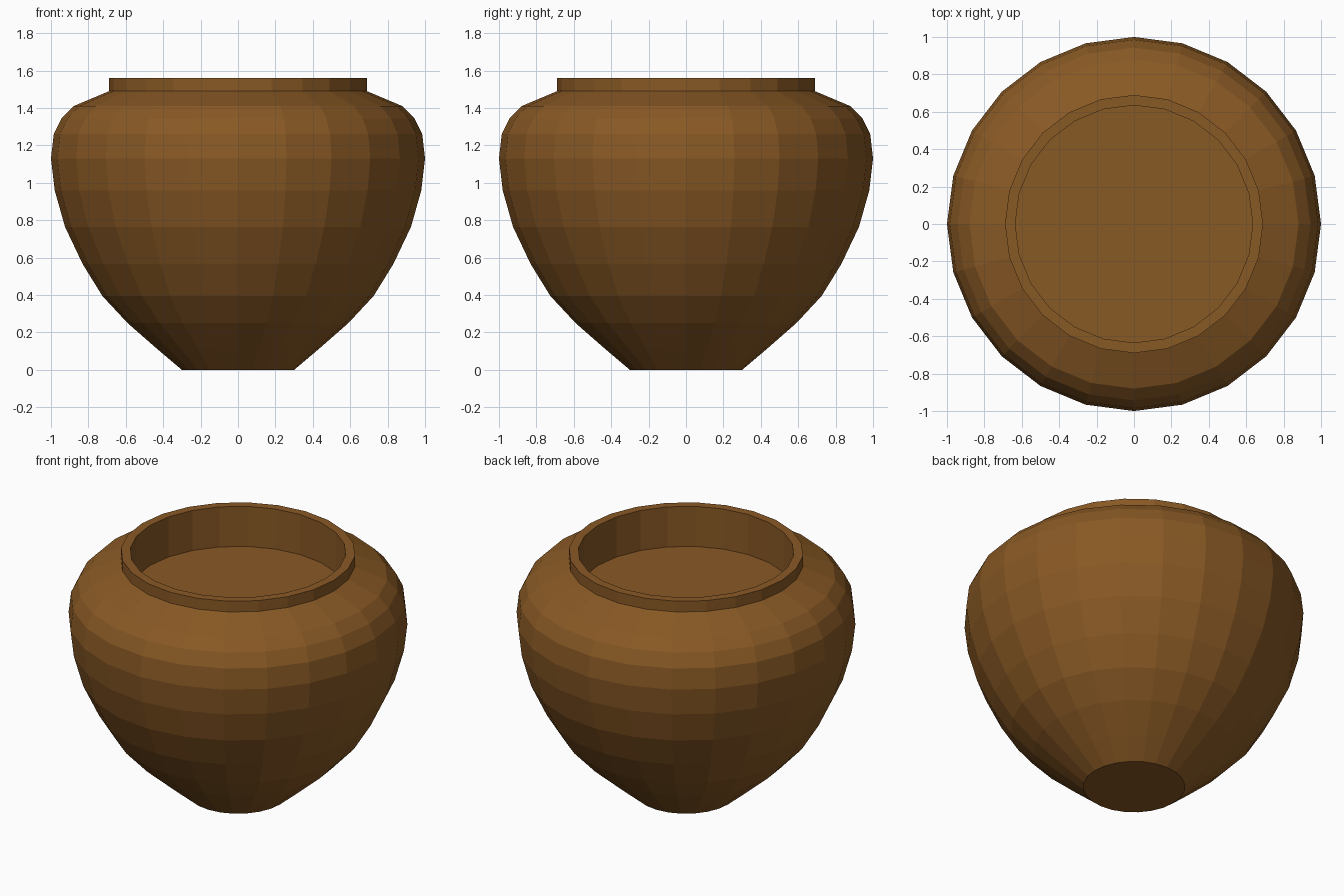
import bpy, bmesh
from math import cos, sin, pi

if "Cube" in bpy.data.objects:
    bpy.data.objects.remove(bpy.data.objects["Cube"])

SIDES = 24

# Profile (radius, height): foot, belly, shoulder, rim, inner wall, inside floor
PROFILE = [
    (0.30, 0.0), (0.43, 0.11), (0.59, 0.25), (0.725, 0.395), (0.83, 0.565),
    (0.925, 0.765), (0.98, 0.96), (1.0, 1.13), (0.985, 1.26), (0.943, 1.345),
    (0.88, 1.41), (0.69, 1.49), (0.69, 1.56), (0.635, 1.56), (0.635, 1.30),
]

# Pot: stack one ring of vertices per profile point and bridge them
bm = bmesh.new()
rings = [[bm.verts.new((r * cos(2 * pi * i / SIDES), r * sin(2 * pi * i / SIDES), z))
          for i in range(SIDES)] for r, z in PROFILE]
for low, high in zip(rings, rings[1:]):
    for i in range(SIDES):
        j = (i + 1) % SIDES
        bm.faces.new((low[i], low[j], high[j], high[i]))

# Flat base and inside floor
bm.faces.new(rings[0][::-1])
bm.faces.new(rings[-1])

mesh = bpy.data.meshes.new("pot")
bm.to_mesh(mesh)
bm.free()
pot = bpy.data.objects.new("pot", mesh)
bpy.context.collection.objects.link(pot)

# Brown clay
clay = bpy.data.materials.new("brown_clay")
clay.diffuse_color = (0.25, 0.10, 0.018, 1.0)
clay.use_nodes = True
clay.node_tree.nodes["Principled BSDF"].inputs["Base Color"].default_value = clay.diffuse_color
mesh.materials.append(clay)
